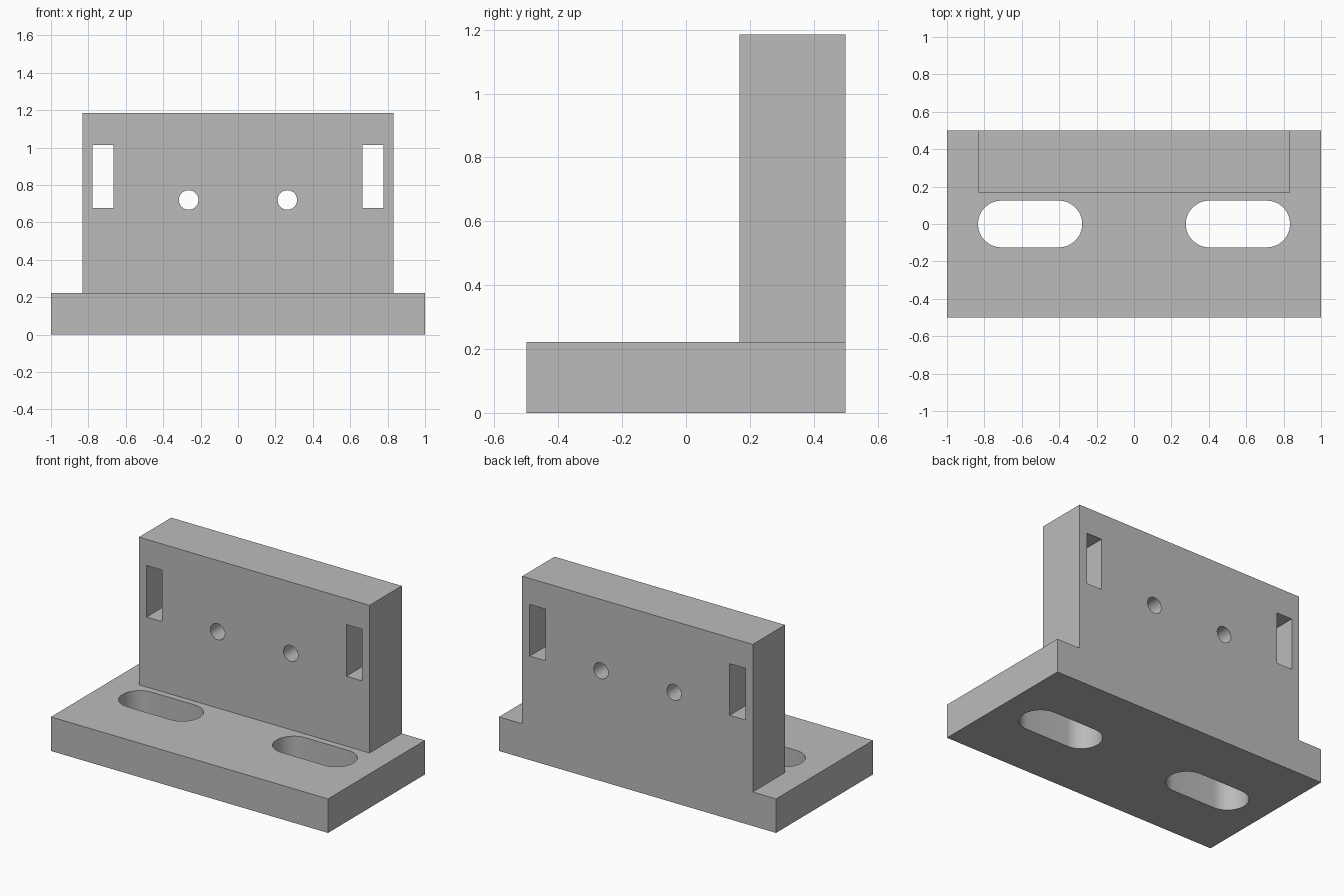
import bpy, bmesh, math
from mathutils import Vector

cube = bpy.data.objects.get("Cube")
if cube:
    bpy.data.objects.remove(cube, do_unlink=True)

grey = bpy.data.materials.new("plain grey")
grey.use_nodes = True
colour = (0.5, 0.5, 0.5, 1)
grey.diffuse_color = colour
grey.node_tree.nodes["Principled BSDF"].inputs["Base Color"].default_value = colour


def prism(name, outline, direction):
    """Extrude a closed outline of 3D points along a direction."""
    bm = bmesh.new()
    face = bm.faces.new([bm.verts.new(p) for p in outline])
    moved = bmesh.ops.extrude_face_region(bm, geom=[face])["geom"]
    verts = [v for v in moved if isinstance(v, bmesh.types.BMVert)]
    bmesh.ops.translate(bm, verts=verts, vec=Vector(direction))
    bmesh.ops.recalc_face_normals(bm, faces=bm.faces)
    mesh = bpy.data.meshes.new(name)
    bm.to_mesh(mesh)
    bm.free()
    mesh.materials.append(grey)
    obj = bpy.data.objects.new(name, mesh)
    bpy.context.collection.objects.link(obj)
    return obj


def box(name, x0, x1, y0, y1, z0, z1):
    corners = [(x0, y0, z0), (x1, y0, z0), (x1, y1, z0), (x0, y1, z0)]
    return prism(name, corners, (0, 0, z1 - z0))


def arc(cx, cy, r, start, end, steps):
    angles = [start + (end - start) * i / steps for i in range(steps + 1)]
    return [(cx + r * math.cos(a), cy + r * math.sin(a)) for a in angles]


def combine(target, tool, operation):
    """Apply a boolean and remove the tool object."""
    tool.hide_render = True
    mod = target.modifiers.new(operation, "BOOLEAN")
    mod.operation, mod.object, mod.solver = operation, tool, "EXACT"
    bpy.context.view_layer.objects.active = target
    bpy.ops.object.modifier_apply(modifier=mod.name)
    bpy.data.objects.remove(tool, do_unlink=True)


# Base plate with the upright plate flush along its back
bracket = box("bracket", -1, 1, -0.5, 0.5, 0, 0.222)
combine(bracket, box("upright", -0.832, 0.832, 0.167, 0.5, 0.1, 1.185), "UNION")

half = math.pi / 2
for side in (-1, 1):
    # Rounded mounting slot through the base
    r, inner, outer = 0.125, 0.277, 0.834
    outline = (arc(outer - r, 0, r, -half, half, 24)
               + arc(inner + r, 0, r, half, 3 * half, 24))
    slot = prism("base_slot", [(side * x, y, -0.05) for x, y in outline], (0, 0, 0.4))
    combine(bracket, slot, "DIFFERENCE")

    # Round bolt hole through the upright
    ring = arc(side * 0.264, 0.72, 0.052, 0, 4 * half, 40)[:-1]
    hole = prism("bolt_hole", [(x, 0.1, z) for x, z in ring], (0, 0.5, 0))
    combine(bracket, hole, "DIFFERENCE")

    # Rectangular window through the upright
    xs = sorted((side * 0.665, side * 0.778))
    combine(bracket, box("window", *xs, 0.1, 0.6, 0.678, 1.015), "DIFFERENCE")

# Smooth the curved walls, keep every edge crisp
bpy.ops.object.select_all(action="DESELECT")
bracket.select_set(True)
bpy.context.view_layer.objects.active = bracket
bpy.ops.object.shade_smooth_by_angle(angle=math.radians(30))
